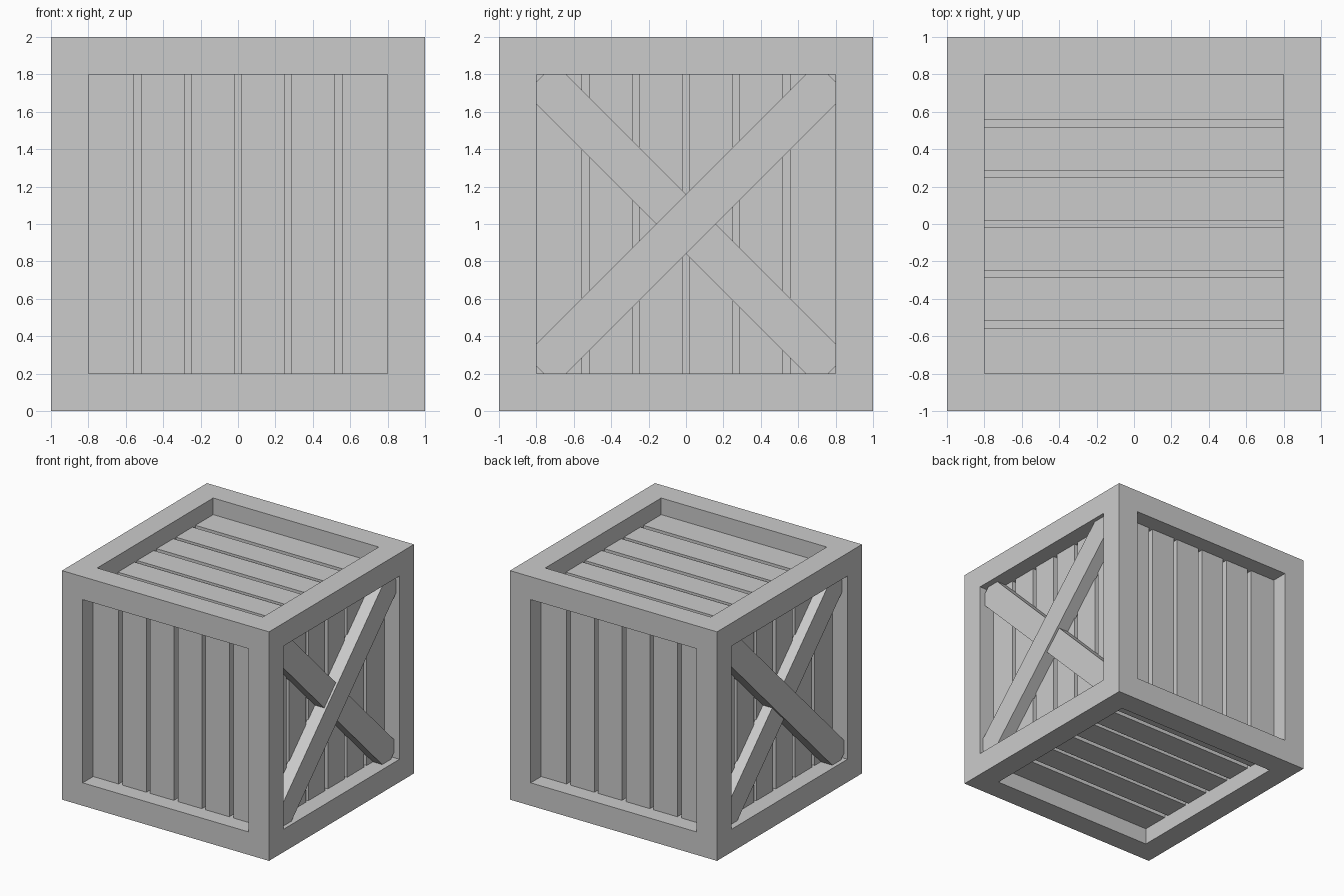
import bpy, bmesh
from math import pi
from mathutils import Matrix, Vector

if "Cube" in bpy.data.objects:
    bpy.data.objects.remove(bpy.data.objects["Cube"])

CENTRE = Vector((0, 0, 1))


def finish(bm, name):
    bmesh.ops.recalc_face_normals(bm, faces=bm.faces)
    bmesh.ops.translate(bm, verts=bm.verts, vec=CENTRE)
    mesh = bpy.data.meshes.new(name)
    bm.to_mesh(mesh)
    bm.free()
    obj = bpy.data.objects.new(name, mesh)
    bpy.context.collection.objects.link(obj)
    return obj


def add_box(bm, centre, size, rotation=Matrix.Identity(4)):
    matrix = Matrix.Translation(centre) @ rotation @ Matrix.Diagonal((*size, 1))
    bmesh.ops.create_cube(bm, size=1, matrix=matrix)


# Outer frame: cube with a square recess in every side
bm = bmesh.new()
bmesh.ops.create_cube(bm, size=2)
sides = bm.faces[:]
bmesh.ops.inset_individual(bm, faces=sides, thickness=0.2, depth=0, use_even_offset=True)
for face in sides:
    normal = face.normal.copy()
    floor = bmesh.ops.extrude_discrete_faces(bm, faces=[face])["faces"][0]
    bmesh.ops.translate(bm, verts=floor.verts, vec=normal * -0.2)
finish(bm, "crate_frame")

# Planks: six boards in each recess, (long axis, across axis, facing axis, sign)
HALF = [(0.02, 0.25), (0.285, 0.515), (0.555, 0.8)]
BOARDS = HALF + [(-b, -a) for a, b in HALF]
PANELS = {
    "front": (2, 0, 1, -1), "back": (2, 0, 1, 1),
    "left": (2, 1, 0, -1), "right": (2, 1, 0, 1),
    "bottom": (0, 1, 2, -1), "top": (0, 1, 2, 1),
}
for side, (along, across, facing, sign) in PANELS.items():
    bm = bmesh.new()
    for a, b in BOARDS:
        centre, size = Vector(), Vector()
        size[along] = 1.6
        centre[across], size[across] = (a + b) / 2, b - a
        centre[facing], size[facing] = sign * 0.8275, 0.055
        add_box(bm, centre, size)
    finish(bm, f"{side}_planks")

# Crossed braces on the left and right, ends sunk into the frame
for side, sign in (("left", -1), ("right", 1)):
    for name, angle, outer in (("rising", -pi / 4, 0.965), ("falling", pi / 4, 0.945)):
        bm = bmesh.new()
        inner = 0.845
        add_box(bm, (sign * (inner + outer) / 2, 0, 0),
                (outer - inner, 0.226, 2.206), Matrix.Rotation(angle, 4, "X"))
        finish(bm, f"{side}_{name}_brace")
